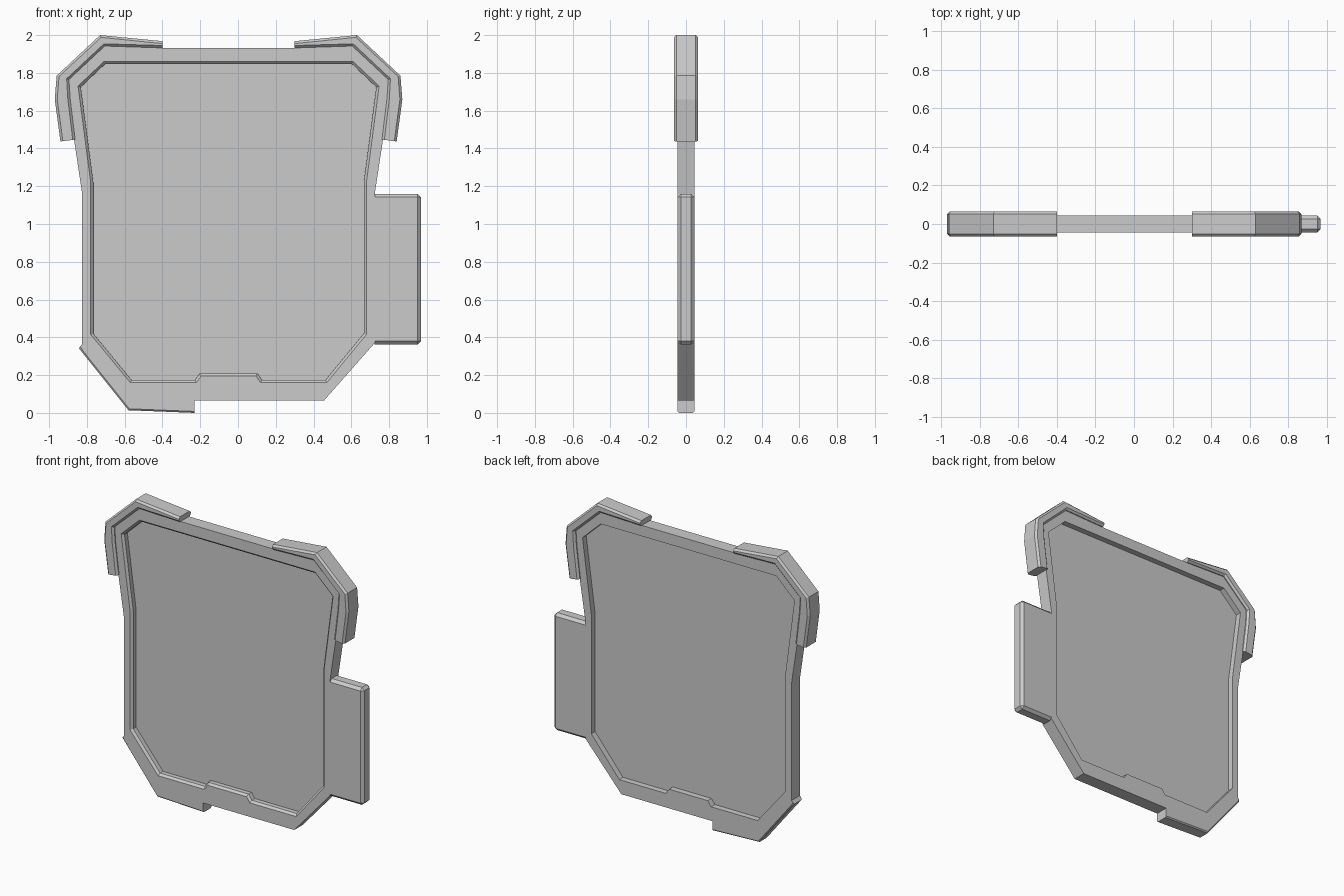
import bpy, bmesh
from mathutils import Vector

if "Cube" in bpy.data.objects:
    bpy.data.objects.remove(bpy.data.objects["Cube"])

AXIS = -0.05      # mirror line of the symmetric panel
T = 0.045         # half thickness of the frame


def mirror(pts):
    return [(2 * AXIS - x, z) for x, z in pts]


def offset(pts, d):
    """Mitred inward offset of a clockwise outline (x, z)."""
    out, n = [], len(pts)
    for i in range(n):
        a, b, c = (Vector(pts[(i + k) % n]) for k in (-1, 0, 1))
        u, v = (b - a).normalized(), (c - b).normalized()
        nu, nv = Vector((u.y, -u.x)), Vector((v.y, -v.x))
        out.append(tuple(b + (nu + nv) * d / (1 + nu.dot(nv))))
    return out


def loop(bm, pts, y):
    return [bm.verts.new((x, y, z)) for x, z in pts]


def bridge(bm, a, b):
    n = len(a)
    for i in range(n):
        bm.faces.new((a[i], a[(i + 1) % n], b[(i + 1) % n], b[i]))


def ring_edges(bm, vs):
    return [bm.edges.get((v, vs[i - 1])) for i, v in enumerate(vs)]


def finish(bm, name):
    bmesh.ops.recalc_face_normals(bm, faces=bm.faces[:])
    me = bpy.data.meshes.new(name)
    bm.to_mesh(me)
    bm.free()
    ob = bpy.data.objects.new(name, me)
    bpy.context.collection.objects.link(ob)
    return ob


# Frame with recessed panel on both faces; the front rim is chamfered
foot = [(-0.23, 0.0), (-0.58, 0.014), (-0.842, 0.342)]
top = [(0.33, 1.933), (0.61, 1.945), (0.81, 1.77), (0.80, 1.66)]
outline = (top + [(0.724, 1.16), (0.724, 0.37), (0.455, 0.065), (-0.23, 0.065)]
           + foot + [(-0.825, 0.365), (-0.825, 1.16)] + mirror(top)[::-1])
half = [(0.61, 1.86), (0.747, 1.73), (0.68, 1.22), (0.68, 0.415),
        (0.47, 0.16), (0.12, 0.16), (0.095, 0.195)]
rim = half + mirror(half)[::-1]
inner = offset(rim, 0.014)

bm = bmesh.new()
outers = [loop(bm, outline, y) for y in (-T, T)]
bridge(bm, *outers)
front_steps = [(rim, -T), (inner, -T + 0.014), (inner, 0.0)]
back_steps = [(rim, T), (rim, 0.005)]
for outer, steps in zip(outers, (front_steps, back_steps)):
    loops = [loop(bm, pts, y) for pts, y in steps]
    for a, b in zip(loops, loops[1:]):
        bridge(bm, a, b)
    bm.faces.new(loops[-1])
    bmesh.ops.triangle_fill(bm, use_beauty=True, normal=(0, steps[0][1] / T, 0),
                            edges=ring_edges(bm, outer) + ring_edges(bm, loops[0]))
# Small chamfer along the foot
foot_verts = {o[outline.index(p)] for o in outers for p in foot}
borders = set(ring_edges(bm, outers[0]) + ring_edges(bm, outers[1]))
chamfer = [e for e in bm.edges if set(e.verts) <= foot_verts and e in borders]
bmesh.ops.bevel(bm, geom=chamfer, offset=0.008, segments=1, affect='EDGES')
finish(bm, "frame_panel")

# Side tab, chamfered except where it joins the frame
bm = bmesh.new()
bmesh.ops.create_cube(bm, size=1)
x0, x1, z0, z1 = 0.722, 0.969, 0.362, 1.16
for v in bm.verts:
    v.co = Vector(((x0 + x1) / 2 + v.co.x * (x1 - x0), v.co.y * 2 * T,
                   (z0 + z1) / 2 + v.co.z * (z1 - z0)))
free = [e for e in bm.edges if any(v.co.x > x0 + 0.01 for v in e.verts)]
bmesh.ops.bevel(bm, geom=free, offset=0.018, segments=1, affect='EDGES')
finish(bm, "side_tab")

# Corner guards: chamfered strip wrapped round each top corner
guard_out = [(-0.40, 1.968), (-0.73, 2.0), (-0.96, 1.785), (-0.97, 1.66), (-0.94, 1.437)]
guard_in = [(-0.40, 1.932), (-0.705, 1.942), (-0.895, 1.765), (-0.888, 1.66), (-0.862, 1.447)]
G, C = 0.064, 0.013
for name, fn in (("left_corner_guard", list), ("right_corner_guard", mirror)):
    bm = bmesh.new()
    rings = []
    for o, i in zip(fn(guard_out), fn(guard_in)):
        o, i = Vector(o), Vector(i)
        d = (i - o).normalized() * C
        section = [(o, -G + C), (o + d, -G), (i - d, -G), (i, -G + C),
                   (i, G - C), (i - d, G), (o + d, G), (o, G - C)]
        rings.append([bm.verts.new((p.x, y, p.y)) for p, y in section])
    for a, b in zip(rings, rings[1:]):
        bridge(bm, a, b)
    bm.faces.new(rings[0])
    bm.faces.new(rings[-1])
    finish(bm, name)
